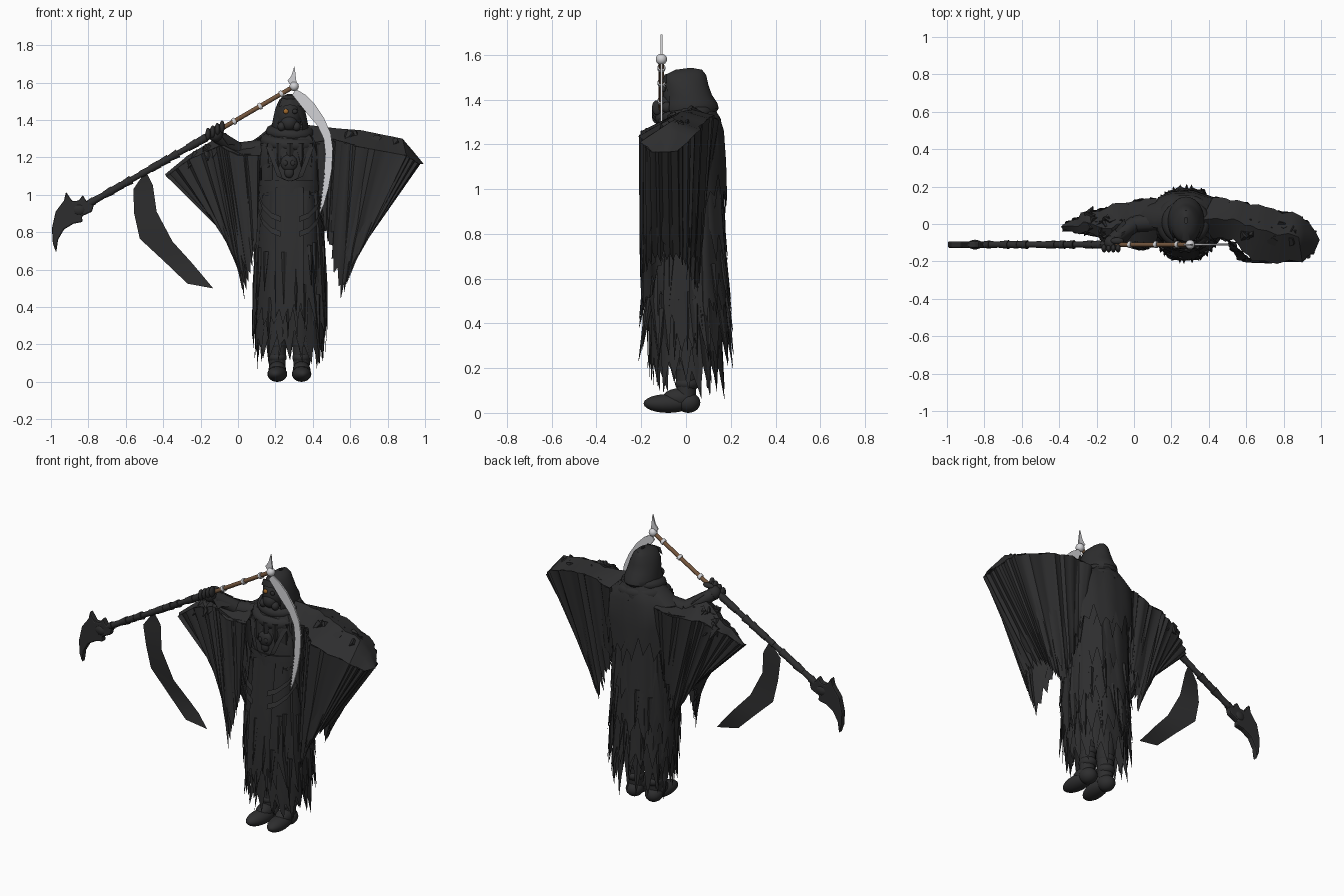
import bpy
import math
import random
from mathutils import Vector

random.seed(4)
if "Cube" in bpy.data.objects:
    bpy.data.objects.remove(bpy.data.objects["Cube"])


def material(name, r, g, b):
    m = bpy.data.materials.new(name)
    m.use_nodes = True
    m.diffuse_color = (r, g, b, 1)
    m.node_tree.nodes["Principled BSDF"].inputs["Base Color"].default_value = (r, g, b, 1)
    return m


BLACK = material("black_cloth", .027, .027, .028)
STEEL = material("pale_steel", .65, .65, .67)
WOOD = material("brown_wood", .17, .09, .045)
EYE = material("amber", .35, .14, .025)


def mesh(name, verts, faces, mat):
    me = bpy.data.meshes.new(name)
    me.from_pydata([tuple(v) for v in verts], [], faces)
    me.materials.append(mat)
    ob = bpy.data.objects.new(name, me)
    bpy.context.collection.objects.link(ob)
    return ob


def finish(name, mat, scale=None):
    ob = bpy.context.object
    ob.name = name
    ob.data.materials.append(mat)
    if scale:
        ob.scale = scale
    bpy.ops.object.shade_smooth_by_angle(angle=math.radians(40))
    return ob


def ball(name, loc, scale, mat=BLACK):
    bpy.ops.mesh.primitive_uv_sphere_add(segments=20, ring_count=12, radius=1, location=loc)
    return finish(name, mat, scale)


def rod(name, a, b, r1, r2, mat=BLACK, sides=12):
    a, b = Vector(a), Vector(b)
    d = b - a
    bpy.ops.mesh.primitive_cone_add(vertices=sides, radius1=r1, radius2=r2, depth=d.length,
                                    location=(a + b) / 2, rotation=d.to_track_quat("Z", "Y").to_euler())
    return finish(name, mat)


def plate(name, outline, y, thick, mat, bevel=0):
    """Flat outline in x and z, given thickness along y."""
    n = len(outline)
    verts = [(x, y + s * thick / 2, z) for s in (-1, 1) for x, z in outline]
    faces = [list(range(n)), list(range(2 * n - 1, n - 1, -1))]
    faces += [(i, i + n, (i + 1) % n + n, (i + 1) % n) for i in range(n)]
    ob = mesh(name, verts, faces, mat)
    if bevel:
        mod = ob.modifiers.new("soft_edge", "BEVEL")
        mod.width, mod.segments = bevel, 2


def along(line, t):
    s = t * (len(line) - 1)
    i = min(int(s), len(line) - 2)
    return Vector(line[i]).lerp(Vector(line[i + 1]), s - i)


def blend(a, b, f):
    return [Vector(p).lerp(Vector(q), f) for p, q in zip(a, b)]


def cloth(name, rows, cols, pleat=0, jag=0):
    """Pleated sheet through rows of points, with a torn last row."""
    verts, faces = [], []
    folds = [pleat * random.uniform(-1, 1) for c in range(cols + 1)]
    folds[0] = folds[-1] = 0
    for r, line in enumerate(rows):
        for c in range(cols + 1):
            t = c / cols
            p = along(line, t)
            d = along(line, min(t + .01, 1)) - along(line, max(t - .01, 0))
            side = Vector((d.y, -d.x, 0))
            if side.length > 0:
                p += side.normalized() * folds[c]
            if jag and r == len(rows) - 1:
                cut = random.uniform(.5, 1) if c % 2 else random.uniform(0, .4)
                p = p.lerp(along(rows[r - 1], t), cut * jag)
            verts.append(p)
    w = cols + 1
    for r in range(len(rows) - 1):
        for c in range(cols):
            i = r * w + c
            faces.append((i, i + w, i + w + 1, i + 1))
    ob = mesh(name, verts, faces, BLACK)
    bpy.context.view_layer.objects.active = ob
    bpy.ops.object.select_all(action="DESELECT")
    ob.select_set(True)
    bpy.ops.object.shade_smooth_by_angle(angle=math.radians(40))


CX = .278


def arc(z, rx, ry, cy=0, gap=0):
    """Ellipse at height z, left open by gap degrees each side of the front."""
    pts = []
    for k in range(33):
        a = math.radians(-90 + gap + (360 - 2 * gap) * k / 32)
        pts.append((CX + rx * math.cos(a), cy + ry * math.sin(a), z))
    return pts


# Robe: inner tube and torn overlapping layers
cloth("robe", [arc(1.33, .1, .09, .02), arc(1.24, .155, .125), arc(1.05, .155, .125),
               arc(.75, .175, .15), arc(.42, .185, .165), arc(.08, .19, .165)], 40, .008, .85)
cloth("under_skirt", [arc(.6, .165, .14), arc(.38, .18, .16), arc(.05, .185, .165, .01, 25)], 36, .01, .8)
cloth("middle_skirt", [arc(1.02, .162, .132), arc(.7, .183, .162), arc(.5, .195, .175),
                       arc(.22, .2, .188, .01, 12)], 38, .01, .9)
cloth("upper_skirt", [arc(1.0, .165, .135), arc(.75, .185, .168), arc(.42, .2, .19, .01, 25)], 30, .01, .7)
for hem, reach in ((.95, .01), (.72, .02), (.5, .028), (.3, .032)):
    cloth("back_tatters", [arc(1.3, .13, .12, .03, 75), arc(1.2, .165, .13, .025, 75),
                           arc(hem + .2, .165 + reach / 2, .145 + reach / 2, .015, 75),
                           arc(hem - .1, .17 + reach, .155 + reach, .02, 75)], 22, .01, .8)

# Loose hanging shards around the skirt
for k in range(32):
    a = math.tau * k / 32 + random.uniform(-.06, .06)
    z = random.uniform(.4, .75)
    x, y = math.cos(a), math.sin(a)
    rod("hanging_shard", (CX + .183 * x, .172 * y, z),
        (CX + .2 * x, .212 * y, z - random.uniform(.2, .3)), .016, .001, sides=5)

# Front panel, belt, draped straps and chest emblem
panel = [[(x, y, z) for x in (.2, .24, .28, .32, .35)]
         for z, y in ((1.04, -.135), (.8, -.165), (.55, -.192), (.3, -.196))]
cloth("front_panel", panel, 8, .005, .5)
for z, h in ((1.065, .015), (1.03, .02)):
    cloth("belt", [arc(z + h, .155, .126), arc(z + h, .163, .136),
                   arc(z - h, .167, .139), arc(z - h, .155, .126)], 48)
for s in (-1, 1):
    for drop in (0, .08):
        strap = [(CX + s * x, y, z - drop) for x, y, z in
                 ((.168, -.06, 1.01), (.145, -.115, .95), (.1, -.16, .905), (.05, -.18, .885))]
        low = [Vector(p) + Vector((0, -.01, -.03)) for p in strap]
        cloth("hip_drape", [strap, low], 9)
    scarf = [(CX + s * x, y, z) for x, y, z in
             ((.13, -.095, 1.26), (.1, -.125, 1.18), (.07, -.14, 1.1), (.03, -.145, 1.08))]
    cloth("chest_scarf", [scarf, [Vector(p) + Vector((-s * .03, -.006, -.01)) for p in scarf]], 9)
    ball("emblem_socket", (CX + s * .02 - .005, -.148, 1.17), (.012, .006, .015))
ball("emblem_skull", (CX - .005, -.125, 1.17), (.045, .025, .045))
ball("emblem_jaw", (CX - .005, -.128, 1.12), (.025, .016, .03))

# Shoulder mantle, back cape and cowl
cloth("mantle", [arc(1.36, .09, .09, .02), arc(1.3, .15, .12, .015), arc(1.24, .175, .138, .01),
                 arc(1.1, .172, .14, .01, 35)], 30, .01, .85)
cloth("shoulder_cape", [arc(1.36, .1, .1, .02, 70), arc(1.31, .16, .125, .02, 70), arc(1.26, .24, .14, .02, 80),
                        arc(1.12, .235, .15, .02, 80), arc(.9, .21, .16, .02, 80)], 22, .012, .8)
for z, rx, r in ((1.335, .095, .035), (1.285, .118, .042)):
    bpy.ops.mesh.primitive_torus_add(major_segments=36, minor_segments=10, major_radius=rx,
                                     minor_radius=r, location=(CX, .01, z), rotation=(.18, .06, 0))
    finish("cowl", BLACK, (1, .93, .9))
for k in range(16):
    a = math.tau * k / 16
    x, y = CX + .14 * math.cos(a), .01 + .125 * math.sin(a)
    rod("cowl_tatter", (x, y, 1.27), (x + .02 * math.cos(a), y + .02 * math.sin(a), 1.15), .03, .002, sides=5)

# Hood with a masked face inside
cloth("hood", [arc(1.54, .008, .016, .02), arc(1.533, .03, .06, .012), arc(1.51, .056, .092, -.002),
               arc(1.465, .078, .102, -.002, 28), arc(1.42, .088, .106, .01, 36),
               arc(1.385, .095, .122, .018, 42), arc(1.36, .098, .128, .018, 42),
               arc(1.33, .09, .11, .015, 42)], 40)
ball("head", (CX - .005, -.03, 1.42), (.068, .073, .09))
ball("mask", (CX - .005, -.07, 1.385), (.045, .045, .045))
for s, mat in ((-1, EYE), (1, BLACK)):
    ball("mask_filter", (CX - .005 + s * .04, -.085, 1.365), (.022, .024, .025))
    ball("eye", (CX + .002 + s * .024, -.1, 1.446), (.014, .009, .013), mat)
cloth("brow", [[(CX - .06, -.085, 1.472), (CX, -.108, 1.48), (CX + .06, -.085, 1.472)],
               [(CX - .045, -.085, 1.515), (CX, -.095, 1.512), (CX + .045, -.085, 1.515)]], 8)

# Wide sleeves: top edge runs round from inner front to inner back
left_top = [(.42, -.08, 1.27), (.53, -.09, 1.29), (.63, -.2, 1.26), (.9, -.205, 1.21), (.965, -.15, 1.165),
            (.97, -.04, 1.17), (.89, .045, 1.25), (.7, .09, 1.31), (.55, .12, 1.33), (.42, .14, 1.3)]
left_hem = [(.44, -.06, .85), (.49, -.08, .72), (.55, -.19, .42), (.6, -.205, .58), (.62, -.14, .67),
            (.62, -.03, .67), (.59, .02, .58), (.55, .05, .5), (.49, .06, .7), (.44, .06, .85)]
left_crest = [(.36, .02, 1.375), (.53, .02, 1.355), (.66, -.03, 1.345), (.88, -.07, 1.3), (.993, -.085, 1.165)]
right_top = [(.12, -.1, 1.21), (0, -.11, 1.21), (-.1, -.1, 1.26), (-.26, -.05, 1.19), (-.38, -.03, 1.1),
             (-.375, 0, 1.11), (-.28, .05, 1.18), (-.15, .09, 1.23), (0, .125, 1.23), (.12, .14, 1.26)]
right_hem = [(.1, -.12, .75), (.08, -.14, .6), (.04, -.14, .42), (.02, -.1, .57), (0, -.04, .73),
             (0, .02, .73), (.02, .06, .6), (.05, .08, .5), (.08, .08, .7), (.1, .08, .8)]
right_crest = [(.14, 0, 1.3), (0, .01, 1.255), (-.12, -.02, 1.3), (-.27, 0, 1.21), (-.39, -.015, 1.11)]
for side, top, hem, crest in (("left", left_top, left_hem, left_crest),
                              ("right", right_top, right_hem, right_crest)):
    cloth(side + "_sleeve", [top, blend(top, hem, .5), blend(top, hem, .78), hem], 72, .012, .6)
    cloth(side + "_inner_sleeve", [blend(top, crest[:1] * 10, .1), blend(top, hem, .7),
                                   blend(top, hem, .9)], 36, .008, .8)
    front, back = top[:5], top[:4:-1]
    cloth(side + "_sleeve_top", [front, blend(front, crest, .6), crest, blend(back, crest, .6), back], 16, .012)
    for k in range(20):
        p = along(crest, random.uniform(.35, .72)) + Vector((0, random.uniform(-.06, .06), -.025))
        rod("sleeve_scrap", p, p + Vector((random.uniform(-.06, .06), random.choice((-.06, .05)), -.07)),
            .03, .002, sides=5)

# Raised right arm and gripping hand
rod("right_upper_arm", (.16, .02, 1.24), (0, 0, 1.235), .06, .045)
rod("right_forearm", (0, 0, 1.235), (-.12, -.09, 1.32), .045, .035)
cloth("right_cuff", [[(-.1, -.12, 1.33), (-.06, -.06, 1.33), (-.1, -.03, 1.33)],
                     [(-.05, -.12, 1.26), (.02, -.03, 1.27), (-.05, .03, 1.28)]], 8, .008, .2)
ball("right_hand", (-.12, -.1, 1.325), (.04, .04, .042))
for k in range(4):
    ball("right_finger", (-.16 + k * .025, -.13, 1.325 + k * .013), (.014, .022, .033))
ball("right_thumb", (-.09, -.09, 1.365), (.035, .018, .015))

# Legs and shoes
for name, x, turn in (("right", .21, -.12), ("left", .34, .06)):
    rod(name + "_leg", (x, 0, .06), (x, .01, .5), .042, .065)
    shoe = ball(name + "_shoe", (x, -.08, .042), (.052, .11, .042))
    shoe.rotation_euler.z = turn
    ball(name + "_instep", (x, -.03, .065), (.047, .075, .045))
    ball(name + "_heel", (x, .01, .046), (.05, .054, .046))
    for z in (.13, .2):
        ball(name + "_legging_fold", (x, .005, z), (.05, .054, .035))

# Scythe shaft
Y = -.11
TAIL, GRIP, TOP = Vector((-.82, Y, .94)), Vector((-.12, Y, 1.335)), Vector((.3, Y, 1.58))
rod("wood_shaft", GRIP, TOP, .012, .012, WOOD)
rod("dark_shaft", TAIL, GRIP, .014, .014)
for k in range(14):
    a, b = TAIL.lerp(GRIP, k / 14), TAIL.lerp(GRIP, (k + 1) / 14)
    rod("shaft_wrap", a, b, random.uniform(.015, .02), random.uniform(.015, .024))
rod("shaft_cord", (-.48, Y, 1.13), (-.08, Y - .01, 1.38), .006, .006)
for f in (.22, .55, .82):
    p = GRIP.lerp(TOP, f)
    rod("steel_band", p, p + (TOP - GRIP) * .035, .018, .018, STEEL)
ball("steel_knob", TOP, (.025, .025, .025), STEEL)
plate("steel_spike", [(.265, 1.61), (.285, 1.635), (.302, 1.69), (.314, 1.59), (.285, 1.58)], Y, .008, STEEL)

# Curved scythe blade with a toothed lower edge
outer = [(.31, 1.565), (.36, 1.535), (.41, 1.485), (.46, 1.41), (.495, 1.33), (.507, 1.25),
         (.502, 1.14), (.485, 1.04), (.46, .95), (.438, .9)]
inner = [(.46, 1.12), (.467, 1.22), (.458, 1.3), (.425, 1.37), (.365, 1.44), (.29, 1.535)]
teeth = []
for k in range(10):
    x, z = .435 + .0024 * k, .92 + .02 * k
    teeth += [(x, z), (x + .008, z + .01)]
plate("scythe_blade", outer + teeth + inner, Y, .01, STEEL)

# Dark hooked tail blade
plate("tail_blade", [(-.77, .95), (-.81, .965), (-.83, 1.0), (-.85, .97), (-.885, .965), (-.92, 1.017),
                     (-.93, .97), (-.975, .91), (-.995, .82), (-.99, .74), (-.972, .69), (-.962, .76),
                     (-.93, .815), (-.88, .845), (-.83, .855), (-.835, .885), (-.78, .91)],
      Y, .035, BLACK, .008)
ball("tail_collar", (-.85, Y, .92), (.04, .026, .035))

# Ribbon hanging from the shaft
edge_a = [(-.505, Y, 1.11), (-.56, Y - .01, 1.03), (-.555, Y + .01, .9), (-.525, Y + .015, .765),
          (-.39, Y, .64), (-.27, Y - .01, .525), (-.135, Y, .5)]
edge_b = [(-.485, Y, 1.11), (-.455, Y + .01, 1.05), (-.435, Y - .01, .91), (-.35, Y - .015, .75),
          (-.25, Y, .64), (-.195, Y + .01, .575), (-.135, Y, .503)]
cloth("ribbon", [edge_a, edge_b], 12)
